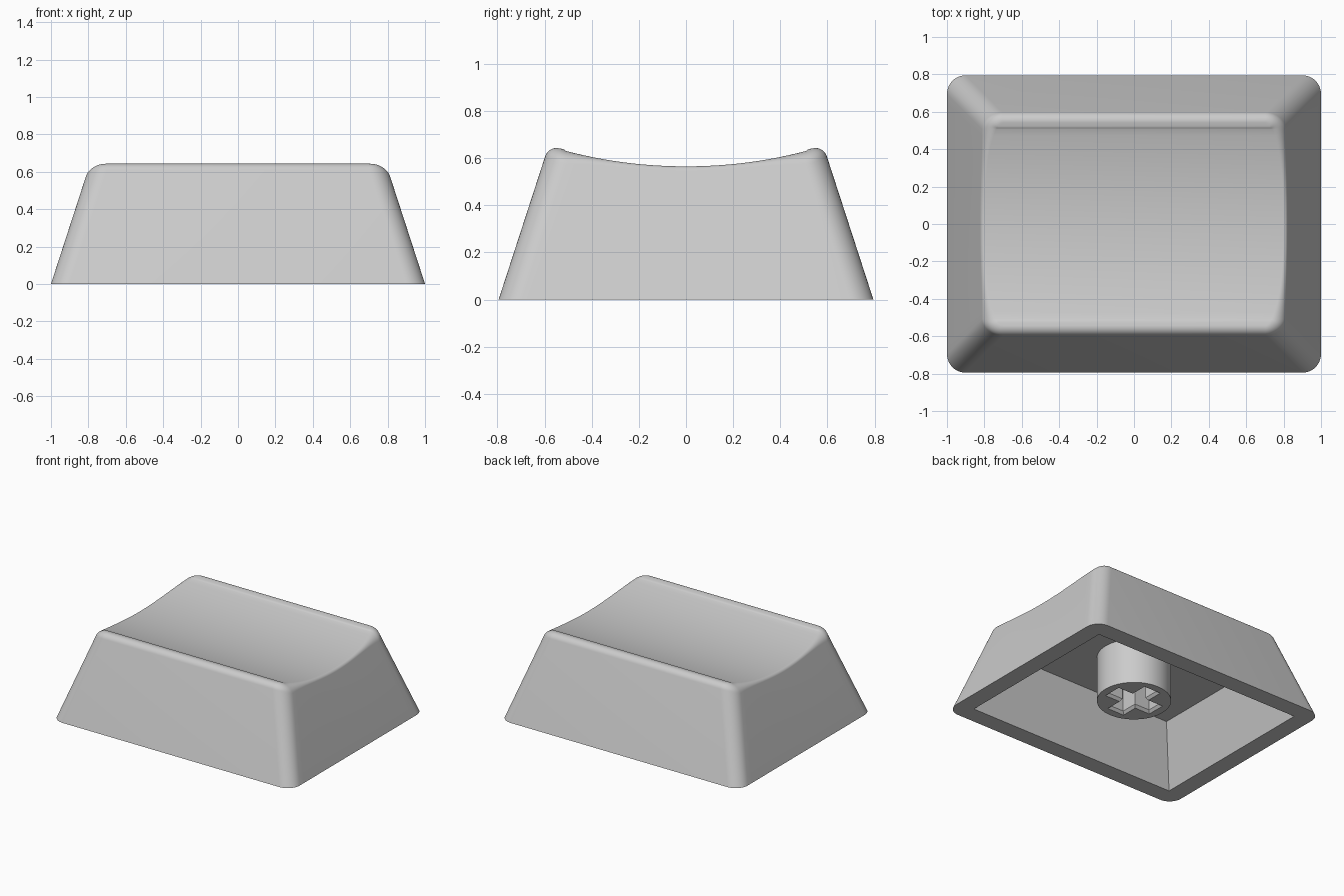
import bpy, bmesh, math
from mathutils import Matrix

if "Cube" in bpy.data.objects:
    bpy.data.objects.remove(bpy.data.objects["Cube"])

SLOPE = 0.325                      # inward lean of the walls per unit height
LEAN = math.atan(SLOPE)
HX, HY, CORNER = 1.0, 0.795, 0.10  # half sizes and corner radius at the base
DISH_LOW, DISH_R = 0.565, 1.96     # finger dish lowest point and radius
WALL, CEILING = 0.131, 0.432

grey = bpy.data.materials.new("light grey plastic")
grey.diffuse_color = (0.6, 0.6, 0.6, 1)
grey.use_nodes = True
grey.node_tree.nodes["Principled BSDF"].inputs["Base Color"].default_value = grey.diffuse_color


def finish(name, bm):
    bmesh.ops.recalc_face_normals(bm, faces=bm.faces)
    mesh = bpy.data.meshes.new(name)
    bm.to_mesh(mesh)
    bm.free()
    obj = bpy.data.objects.new(name, mesh)
    bpy.context.collection.objects.link(obj)
    mesh.materials.append(grey)
    return obj


def loft(bm, rings, cap_top=True):
    n = len(rings[0])
    for a, b in zip(rings, rings[1:]):
        for i in range(n):
            j = (i + 1) % n
            bm.faces.new((a[i], a[j], b[j], b[i]))
    bm.faces.new(rings[0][::-1])
    if cap_top:
        bm.faces.new(rings[-1])


def cut(target, cutter):
    mod = target.modifiers.new("cut", 'BOOLEAN')
    mod.operation, mod.solver, mod.object = 'DIFFERENCE', 'EXACT', cutter
    bpy.context.view_layer.objects.active = target
    bpy.ops.object.modifier_apply(modifier=mod.name)
    bpy.data.objects.remove(cutter)


def smooth(obj):
    bpy.ops.object.select_all(action='DESELECT')
    obj.select_set(True)
    bpy.context.view_layer.objects.active = obj
    bpy.ops.object.shade_smooth_by_angle(angle=math.radians(30))


def cap_point(fy, ang, t):
    """Right-half outline point; t is None at the base, else 0..1 over the top fillet."""
    c, s = math.cos(ang), math.sin(ang)
    inset, r, z = 0, CORNER, 0
    if t is not None:
        y = abs(fy) * 0.50 + 0.04 * abs(s)
        fillet = 0.05 * s * s + (0.025 + 0.055 * fy ** 4) * c * c
        tilt = math.asin(y / DISH_R) * abs(s)
        dish = DISH_LOW + DISH_R - math.sqrt(DISH_R ** 2 - y * y)
        zc = dish - fillet * math.cos(tilt)
        a = LEAN + (math.pi / 2 + tilt - LEAN) * t
        inset = SLOPE * zc + fillet / math.cos(LEAN) - fillet * math.cos(a)
        r = CORNER - fillet * (math.cos(LEAN) - math.cos(a))
        z = zc + fillet * math.sin(a)
    return HX - inset - r + r * c, fy * (HY - inset - r) + r * s, z


# Cap: leaning walls, rounded corners, and a soft edge that follows the finger dish
STEPS, SIDE = 10, 28
outline = [(-1, math.pi / 2 * (i / STEPS - 1)) for i in range(STEPS + 1)]
outline += [(2 * i / SIDE - 1, 0) for i in range(1, SIDE)]
outline += [(1, math.pi / 2 * i / STEPS) for i in range(STEPS + 1)]
bm = bmesh.new()
rings = []
for t in [None] + [i / 10 for i in range(11)]:
    right = [cap_point(fy, ang, t) for fy, ang in outline]
    left = [(-x, y, z) for x, y, z in reversed(right)]
    rings.append([bm.verts.new(p) for p in right + left])
loft(bm, rings, cap_top=False)

# Dish surface: strips joining the mirrored halves of the top ring
top = rings[-1]
for i in range(len(outline) - 1):
    bm.faces.new((top[i], top[i + 1], top[-2 - i], top[-1 - i]))
cap = finish("cap", bm)

# Hollow underside with sharp inner corners
bm = bmesh.new()
hollow = []
for z in (-0.1, CEILING):
    x, y = HX - WALL - SLOPE * z, HY - WALL - SLOPE * z
    hollow.append([bm.verts.new(p) for p in ((x, y, z), (-x, y, z), (-x, -y, z), (x, -y, z))])
loft(bm, hollow)
cut(cap, finish("hollow_cutter", bm))
smooth(cap)

# Stem: round post under the cap with a chamfered cross-shaped socket
bm = bmesh.new()
bmesh.ops.create_cone(bm, cap_ends=True, segments=64, radius1=0.253, radius2=0.253,
                      depth=0.35, matrix=Matrix.Translation((0, 0, 0.268)))
stem = finish("stem", bm)
bm = bmesh.new()
sections = []
for z, L, W in ((0.073, 0.21, 0.085), (0.113, 0.18, 0.055), (0.42, 0.18, 0.055)):
    cross = [(L, -W), (L, W), (W, W), (W, L), (-W, L), (-W, W),
             (-L, W), (-L, -W), (-W, -W), (-W, -L), (W, -L), (W, -W)]
    sections.append([bm.verts.new((x, y, z)) for x, y in cross])
loft(bm, sections)
cut(stem, finish("socket_cutter", bm))
smooth(stem)
